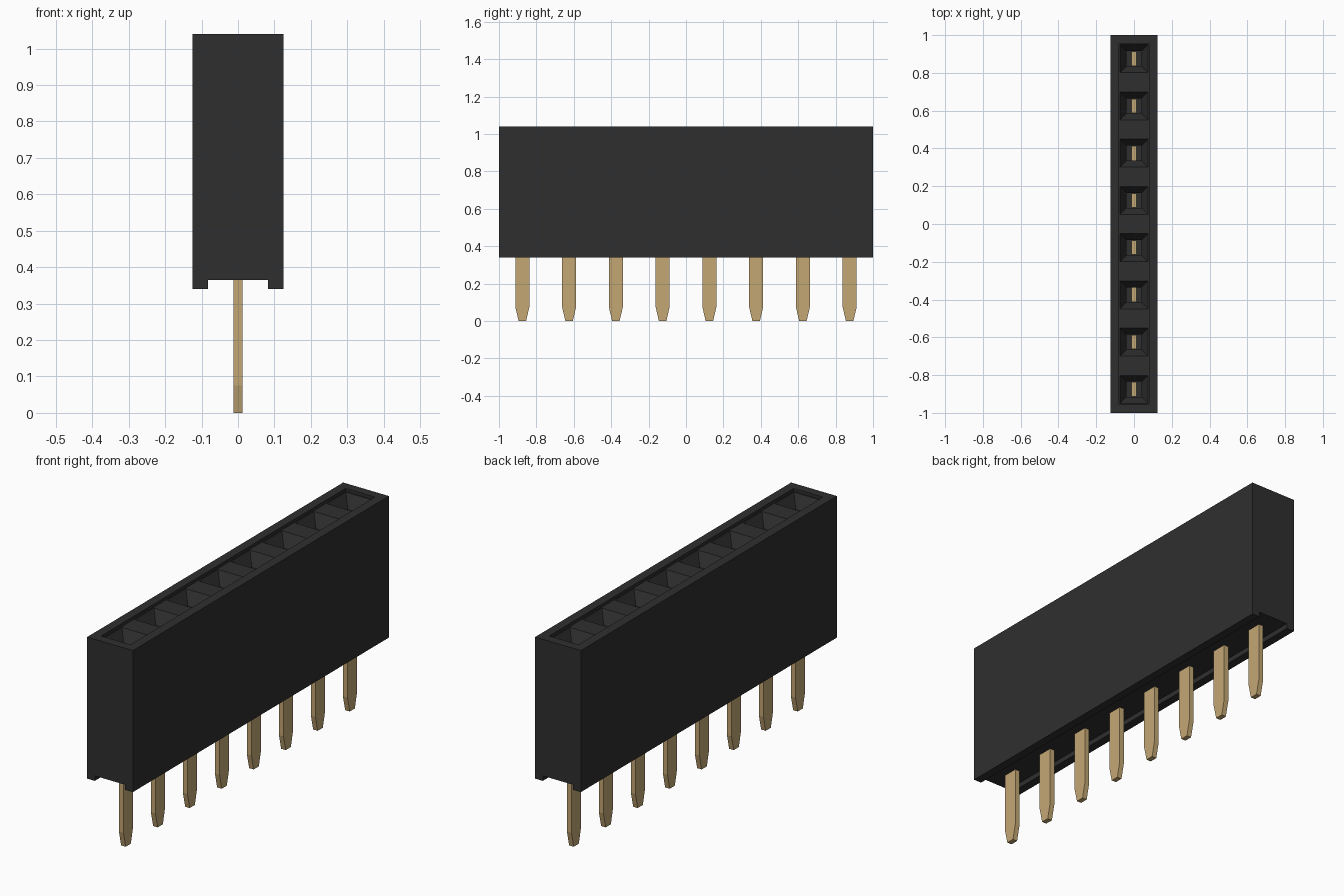
import bpy, bmesh

if "Cube" in bpy.data.objects:
    bpy.data.objects.remove(bpy.data.objects["Cube"], do_unlink=True)

PITCH, COUNT = 0.25, 8
centres = [(i - (COUNT - 1) / 2) * PITCH for i in range(COUNT)]


def make_material(name, rgb):
    mat = bpy.data.materials.new(name)
    mat.use_nodes = True
    mat.diffuse_color = (*rgb, 1)
    mat.node_tree.nodes["Principled BSDF"].inputs["Base Color"].default_value = (*rgb, 1)
    return mat


black = make_material("black plastic", (0.028, 0.028, 0.028))
gold = make_material("gold metal", (0.55, 0.39, 0.175))


def finish(bm, name, mat):
    bmesh.ops.recalc_face_normals(bm, faces=bm.faces)
    mesh = bpy.data.meshes.new(name)
    bm.to_mesh(mesh)
    bm.free()
    mesh.materials.append(mat)
    obj = bpy.data.objects.new(name, mesh)
    bpy.context.collection.objects.link(obj)
    return obj


def loft(bm, sections, y=0):
    """Stack rectangles given as (z, half x, half y) into a closed solid."""
    rings = [[bm.verts.new((sx * hx, y + sy * hy, z))
              for sx, sy in ((-1, -1), (1, -1), (1, 1), (-1, 1))]
             for z, hx, hy in sections]
    for low, high in zip(rings, rings[1:]):
        for i in range(4):
            j = (i + 1) % 4
            bm.faces.new((low[i], low[j], high[j], high[i]))
    bm.faces.new(rings[0][::-1])
    bm.faces.new(rings[-1])


# Housing: channelled profile extruded along the row
bm = bmesh.new()
half = [(0.125, 1.04), (0.125, 0.34), (0.083, 0.34), (0.083, 0.365)]
profile = half + [(-x, z) for x, z in reversed(half)]
face = bm.faces.new([bm.verts.new((x, -1, z)) for x, z in profile])
moved = bmesh.ops.extrude_face_region(bm, geom=[face])["geom"]
bmesh.ops.translate(bm, vec=(0, 2, 0),
                    verts=[v for v in moved if isinstance(v, bmesh.types.BMVert)])
housing = finish(bm, "housing", black)

# Cutters: shallow top recess, then funnel-mouthed sockets
bm = bmesh.new()
loft(bm, [(1.025, 0.08, 0.955), (1.1, 0.08, 0.955)])
recess = finish(bm, "recess_cutter", black)
bm = bmesh.new()
for y in centres:
    loft(bm, [(0.5, 0.04, 0.04), (0.965, 0.04, 0.04),
              (1.025, 0.074, 0.074), (1.08, 0.074, 0.074)], y)
sockets = finish(bm, "socket_cutter", black)

for cutter in (recess, sockets):
    cutter.hide_render = True
    mod = housing.modifiers.new(cutter.name, 'BOOLEAN')
    mod.operation = 'DIFFERENCE'
    mod.solver = 'EXACT'
    mod.object = cutter
bpy.context.view_layer.update()
cut_mesh = bpy.data.meshes.new_from_object(
    housing.evaluated_get(bpy.context.evaluated_depsgraph_get()))
housing.modifiers.clear()
housing.data = cut_mesh
for cutter in (recess, sockets):
    bpy.data.objects.remove(cutter, do_unlink=True)

# Flat contact pins with tapered tips
for n, y in enumerate(centres, 1):
    bm = bmesh.new()
    loft(bm, [(0, 0.0125, 0.02), (0.075, 0.0125, 0.0375), (0.8, 0.0125, 0.0375)], y)
    finish(bm, f"pin_{n}", gold)
